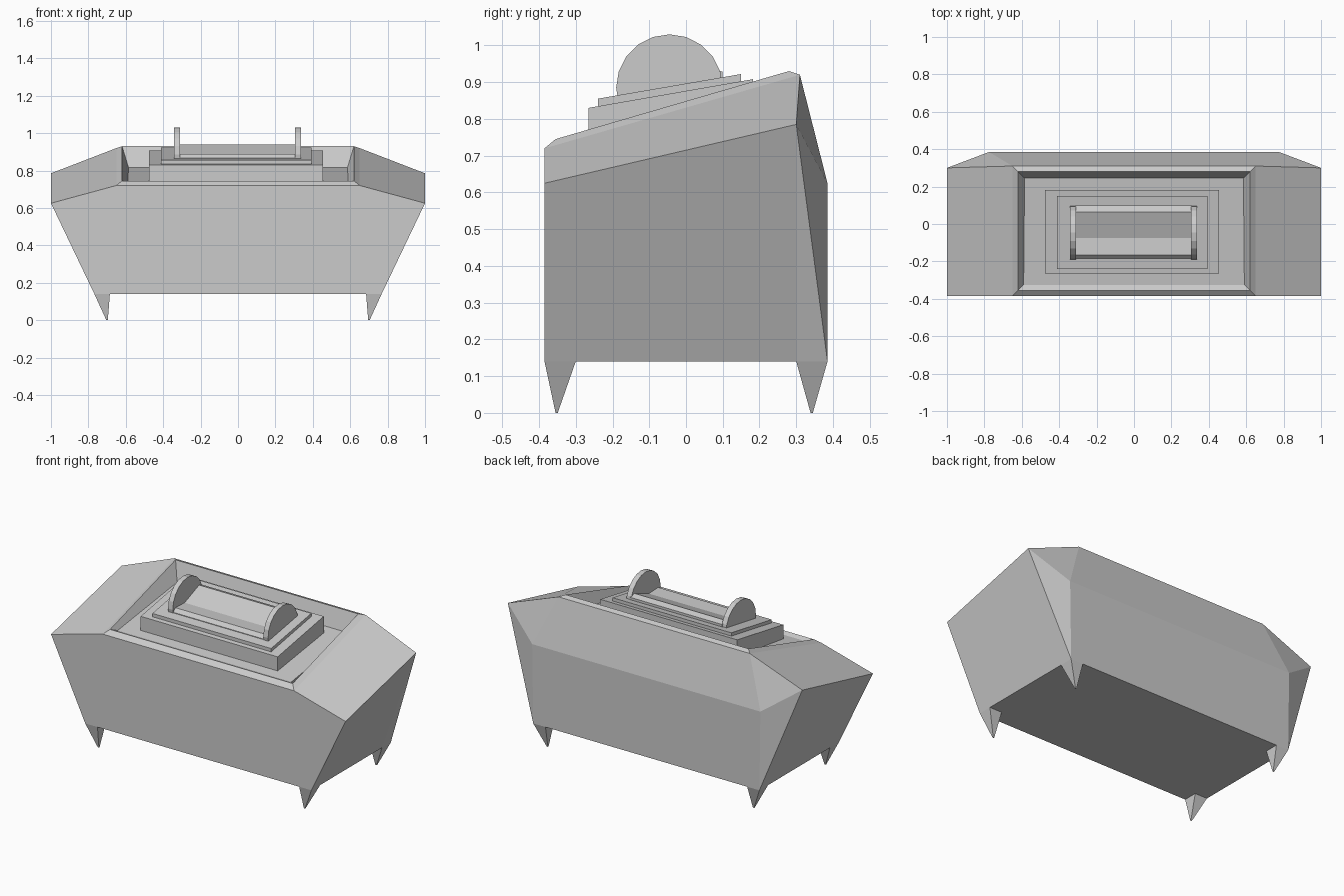
import bpy, bmesh, math
from mathutils import Vector

if "Cube" in bpy.data.objects:
    bpy.data.objects.remove(bpy.data.objects["Cube"])


def make_object(name, bm):
    bmesh.ops.remove_doubles(bm, verts=bm.verts, dist=1e-5)
    bmesh.ops.recalc_face_normals(bm, faces=bm.faces)
    mesh = bpy.data.meshes.new(name)
    bm.to_mesh(mesh)
    bm.free()
    obj = bpy.data.objects.new(name, mesh)
    bpy.context.collection.objects.link(obj)
    return obj


def extrude_x(name, profile, x0, x1):
    """Solid with a y-z outline swept along x."""
    bm = bmesh.new()
    face = bm.faces.new([bm.verts.new((x0, y, z)) for y, z in profile])
    new = bmesh.ops.extrude_face_region(bm, geom=[face])["geom"]
    bmesh.ops.translate(bm, vec=(x1 - x0, 0, 0),
                        verts=[v for v in new if isinstance(v, bmesh.types.BMVert)])
    return make_object(name, bm)


# Body: right-hand corner points, mirrored to the left
P = {
    "bf": (.768, -.385, .14), "bs": (.768, .30, .14), "bb": (.768, .385, .14),
    "sf": (1, -.385, .625), "sb": (1, .30, .785), "back": (.775, .385, .625),
    "af": (.65, -.385, .72), "ab": (.65, .31, .92),      # outer rim
    "rf": (.62, -.355, .745), "rb": (.62, .28, .93),     # rim crest
    "ff": (.59, -.325, .735), "fb": (.585, .245, .815),  # recessed floor
}
bm = bmesh.new()
R = {k: bm.verts.new(p) for k, p in P.items()}
L = {k: bm.verts.new((-p[0], p[1], p[2])) for k, p in P.items()}
sides = ["bf bs sb sf", "bs bb sb", "bb back sb", "back ab sb",
         "sf sb ab af", "af ab rb rf", "rf rb fb ff"]
for s in sides:
    for V in (R, L):
        bm.faces.new([V[k] for k in s.split()])
spans = ["bb back", "back ab", "ab rb", "rb fb", "fb ff", "ff rf", "rf af"]
for s in spans:
    a, b = s.split()
    bm.faces.new([R[a], R[b], L[b], L[a]])
bm.faces.new([V[k] for V, k in ((L, "bf"), (R, "bf"), (R, "sf"), (R, "af"), (L, "af"), (L, "sf"))])
bm.faces.new([V[k] for V, k in ((R, "bf"), (R, "bs"), (R, "bb"), (L, "bb"), (L, "bs"), (L, "bf"))])
make_object("body", bm)

# Pointed corner feet
for sx, side in ((1, "right"), (-1, "left")):
    for y0, y1, ty, end in ((-.385, -.30, -.352, "front"), (.30, .385, .342, "back")):
        bm = bmesh.new()
        base = [bm.verts.new((sx * x, y, .14)) for x, y in
                ((.685, y0), (.768, y0), (.768, y1), (.685, y1))]
        tip = [bm.verts.new((sx * (.70 + dx), ty + dy, 0)) for dx, dy in
               ((-.004, -.003), (.004, -.003), (.004, .003), (-.004, .003))]
        bm.faces.new(base)
        bm.faces.new(tip)
        for i in range(4):
            j = (i + 1) % 4
            bm.faces.new([base[i], base[j], tip[j], tip[i]])
        make_object(f"{end}_{side}_foot", bm)

# Sloping stepped pedestal
extrude_x("pedestal", [(-.265, .74), (-.265, .83), (.182, .908), (.182, .79)], -.475, .455)
extrude_x("pedestal_step", [(-.24, .82), (-.24, .855), (.15, .922), (.15, .88)], -.413, .393)

# Cradle between two round end plates
extrude_x("cradle", [(-.185, .84), (-.185, .868), (-.165, .889), (-.075, .885),
                     (.065, .94), (.10, .928), (.10, .88)], -.315, .31)
disc = [(-.045 + .145 * math.cos(math.tau * i / 20), .885 + .145 * math.sin(math.tau * i / 20))
        for i in range(20)]
extrude_x("left_end_plate", disc, -.342, -.31)
extrude_x("right_end_plate", disc, .305, .337)
